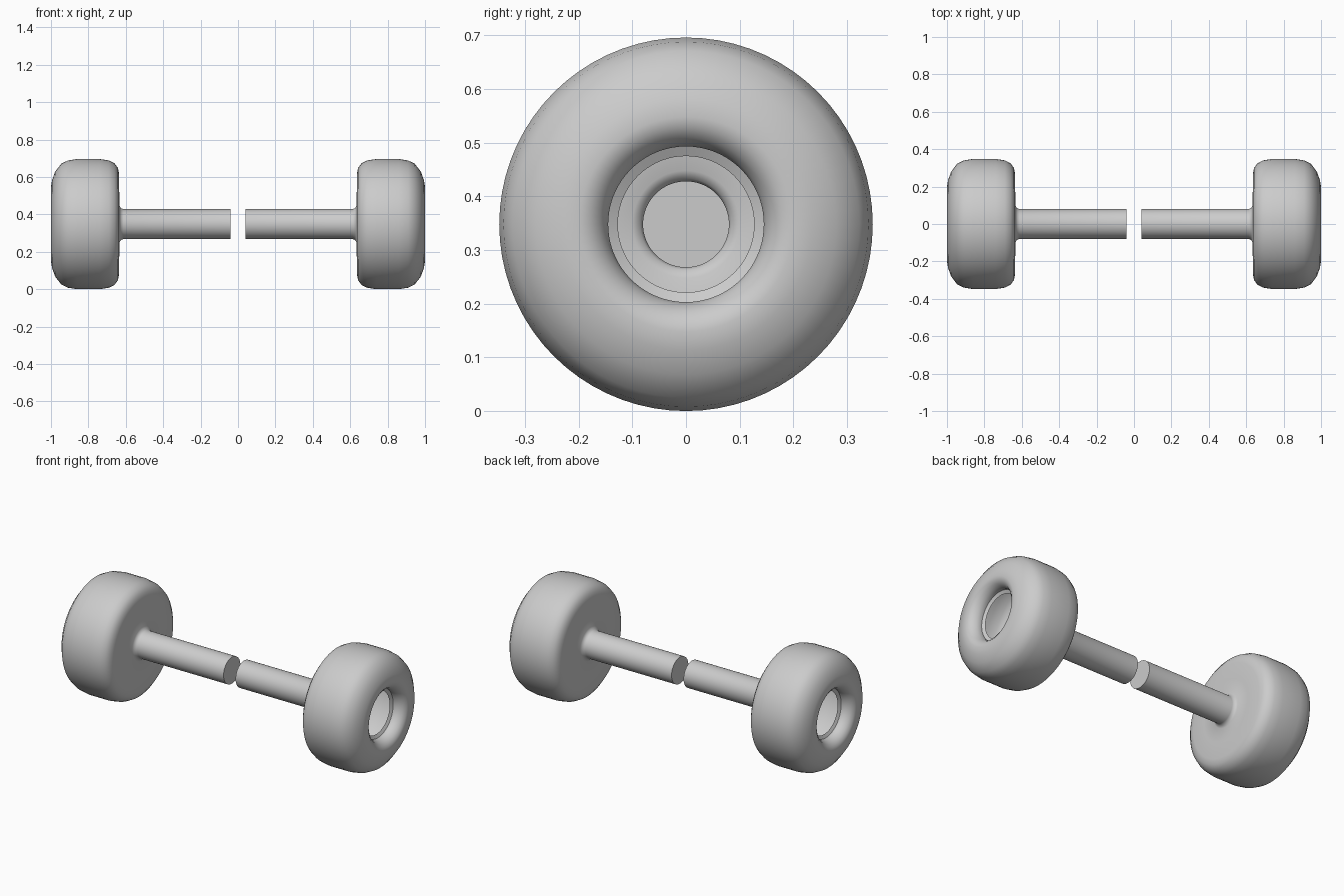
import bpy, bmesh, math
from mathutils import Vector, Matrix

default = bpy.data.objects.get("Cube")
if default:
    bpy.data.objects.remove(default, do_unlink=True)

RADIUS = 0.348
SEGMENTS = 72

# Single plain grey
grey = bpy.data.materials.new("light_grey")
grey.use_nodes = True
color = (0.6, 0.6, 0.6, 1)
grey.diffuse_color = color
grey.node_tree.nodes["Principled BSDF"].inputs["Base Color"].default_value = color

# Half profile as (distance along the axle, radius)
axle = [(0.04, 0), (0.04, 0.08), (0.612, 0.08), (0.626, 0.085), (0.634, 0.1)]
inner_wall = [(0.635, 0.18), (0.636, 0.27), (0.642, 0.3), (0.66, 0.325), (0.69, 0.34)]
tread = [(0.74, RADIUS), (0.86, RADIUS), (0.91, 0.34), (0.945, 0.323)]
outer_wall = [(0.978, 0.28), (0.994, 0.235), (1, 0.2), (0.995, 0.18), (0.982, 0.162)]
hub_opening = [(0.962, 0.15), (0.945, 0.145), (0.93, 0.146), (0.92, 0.127)]
profile = axle + inner_wall + tread + outer_wall + hub_opening


def lathe(name, points, turn):
    """Spin the profile around the x axis into an open shell."""
    bm = bmesh.new()
    verts = [bm.verts.new((x, 0, r)) for x, r in points]
    edges = [bm.edges.new(pair) for pair in zip(verts, verts[1:])]
    bmesh.ops.spin(bm, geom=verts + edges, cent=(0, 0, 0), axis=(1, 0, 0),
                   angle=math.tau, steps=SEGMENTS, use_duplicate=False)
    bmesh.ops.remove_doubles(bm, verts=bm.verts, dist=0.0005)
    bmesh.ops.recalc_face_normals(bm, faces=bm.faces)
    # The axle cap must face away from the wheel
    cap = min(bm.faces, key=lambda f: f.calc_center_median().x)
    if cap.normal.x > 0:
        bmesh.ops.reverse_faces(bm, faces=bm.faces)
    place = Matrix.Translation(Vector((0, 0, RADIUS))) @ Matrix.Rotation(turn, 4, 'Z')
    bm.transform(place)
    mesh = bpy.data.meshes.new(name)
    bm.to_mesh(mesh)
    bm.free()
    mesh.materials.append(grey)
    obj = bpy.data.objects.new(name, mesh)
    bpy.context.collection.objects.link(obj)
    bpy.ops.object.select_all(action='DESELECT')
    obj.select_set(True)
    bpy.context.view_layer.objects.active = obj
    bpy.ops.object.shade_smooth_by_angle(angle=math.radians(60))


# One wheel with its stub axle on each side
lathe("left_wheel_and_axle", profile, 0)
lathe("right_wheel_and_axle", profile, math.pi)
